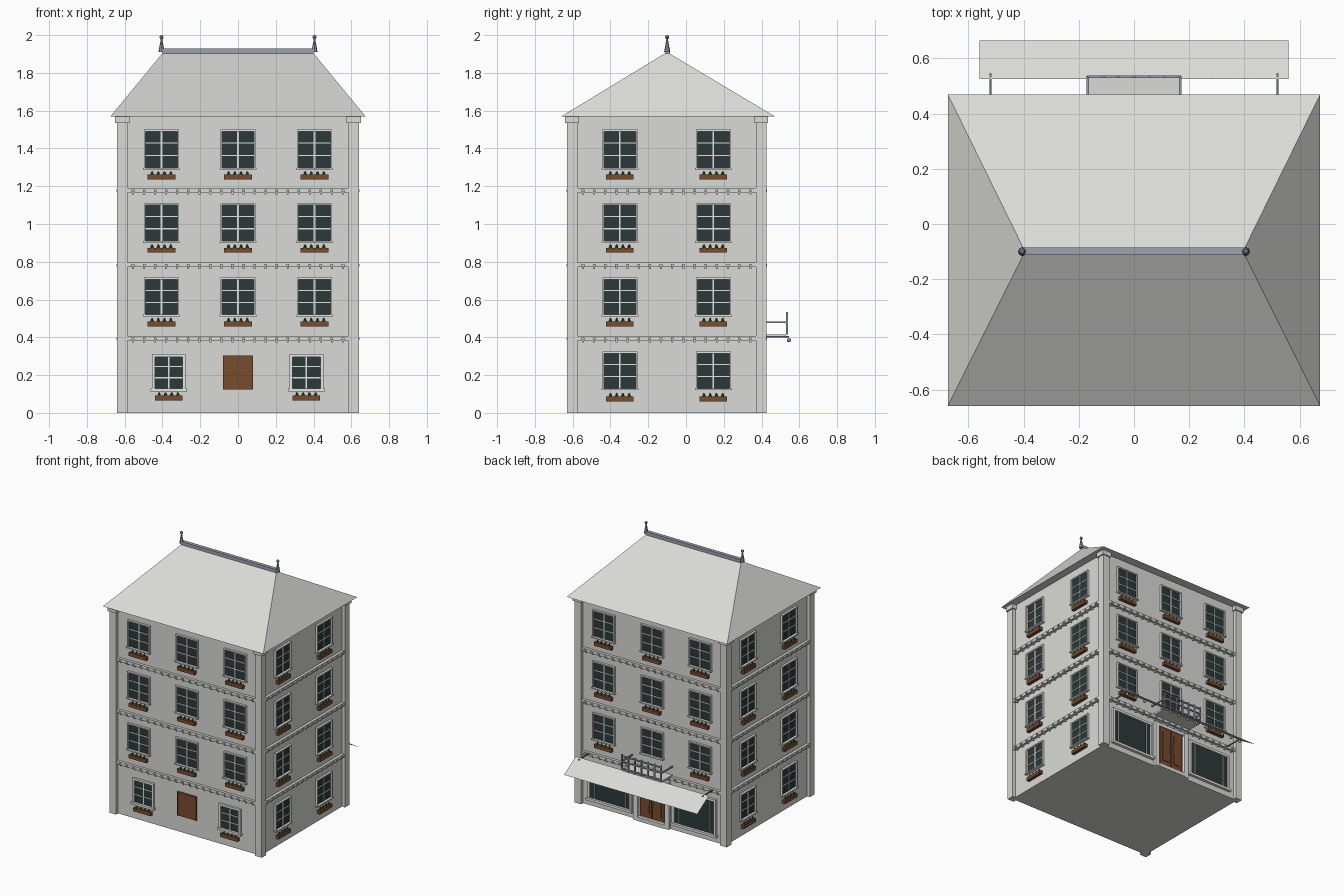
import bpy, bmesh, math
from mathutils import Matrix, Vector

old = bpy.data.objects.get("Cube")
if old:
    bpy.data.objects.remove(old)


def material(name, rgb):
    m = bpy.data.materials.new(name)
    m.use_nodes = True
    m.diffuse_color = (*rgb, 1)
    m.node_tree.nodes["Principled BSDF"].inputs["Base Color"].default_value = (*rgb, 1)
    return m


STONE = material("pale stone", (.70, .70, .68))
WHITE = material("white paint", (.86, .87, .85))
GLASS = material("dark glass", (.025, .04, .04))
WOOD = material("brown wood", (.19, .072, .026))
LEAF = material("leaf green", (.03, .09, .03))
METAL = material("blue grey metal", (.34, .36, .43))
IRON = material("dark iron", (.16, .17, .20))

parts = {}
MID = Vector((0, -.1025, 0))
HALF_X, HALF_Y, RELIEF = .615, .5025, .025


def mesh(name, mat):
    return parts.setdefault(name, (bmesh.new(), mat))[0]


def block(name, mat, x, y, z, frame=Matrix()):
    """Box spanning the three given ranges, in the given frame."""
    size = [b - a for a, b in (x, y, z)]
    centre = [(a + b) / 2 for a, b in (x, y, z)]
    bmesh.ops.create_cube(mesh(name, mat), size=1,
                          matrix=frame @ Matrix.Translation(centre) @ Matrix.Diagonal((*size, 1)))


def ball(name, mat, pos, r):
    bmesh.ops.create_uvsphere(mesh(name, mat), u_segments=10, v_segments=6, radius=r,
                              matrix=Matrix.Translation(pos))


def cone(name, mat, pos, r1, r2, depth, frame=Matrix()):
    bmesh.ops.create_cone(mesh(name, mat), cap_ends=True, segments=8, radius1=r1, radius2=r2,
                          depth=depth, matrix=frame @ Matrix.Translation(pos))


def wall_frame(angle, dist):
    """Frame with x along the wall, -y outward, and y = 0 on the wall face."""
    return (Matrix.Translation(MID) @ Matrix.Rotation(math.radians(angle), 4, 'Z')
            @ Matrix.Translation((0, -dist, 0)))


def grid_window(f, u, z0, z1, w, cols=2, rows=3, edge=.009):
    """Raised frame, sill, glass plate and glazing bars."""
    a, b = u - w / 2, u + w / 2
    block("window_glass", GLASS, (a, b), (-.004, .004), (z0, z1), f)
    for x in (a, b):
        block("window_frames", WHITE, (x - edge / 2, x + edge / 2), (-.016, .004), (z0, z1), f)
    block("window_frames", WHITE, (a - edge / 2, b + edge / 2), (-.016, .004), (z1 - edge / 2, z1 + edge / 2), f)
    block("window_sills", WHITE, (a - edge, b + edge), (-.022, .004), (z0 - edge, z0), f)
    for i in range(1, cols):
        x = a + w * i / cols
        block("glazing_bars", WHITE, (x - .004, x + .004), (-.008, 0), (z0, z1), f)
    for i in range(1, rows):
        z = z0 + (z1 - z0) * i / rows
        block("glazing_bars", WHITE, (a, b), (-.008, 0), (z - .003, z + .003), f)


def flower_box(f, u, z):
    block("flower_boxes", WOOD, (u - .073, u + .073), (-.025, .004), (z, z + .026), f)
    for i in range(4):
        cone("plants", LEAF, (u - .05 + i * .033, -.012, z + .034), .009, .003, .02, f)


# Main body and corner pilasters with capitals
block("walls", STONE, (-HALF_X, HALF_X), (MID.y - HALF_Y, MID.y + HALF_Y), (0, 1.57))
for sx in (-1, 1):
    for sy in (-1, 1):
        corner = Matrix.Translation(MID) @ Matrix.Diagonal((sx, sy, 1, 1))
        block("corner_pilasters", STONE, (.585, .64), (.4725, .5275), (0, 1.54), corner)
        block("pilaster_capitals", STONE, (.575, .65), (.463, .537), (1.535, 1.57), corner)

FLOORS = ((.52, .712), (.91, 1.105), (1.297, 1.495))
walls = {
    "front": (wall_frame(0, HALF_Y), .585, (-.405, 0, .405)),
    "left": (wall_frame(90, HALF_X), .4725, (-.2475, .2475)),
    "back": (wall_frame(180, HALF_Y), .585, (-.405, 0, .405)),
    "right": (wall_frame(270, HALF_X), .4725, (-.2475, .2475)),
}
for side, (f, half, columns) in walls.items():
    # String courses with small blocks under them
    for z in (.382, .772, 1.166):
        block("string_courses", STONE, (-half, half), (-.02, .004), (z, z + .024), f)
        n = round(half * 2 / .06)
        for i in range(n):
            u = -half + (i + .5) * half * 2 / n
            block("course_blocks", STONE, (u - .007, u + .007), (-.028, 0), (z + .004, z + .016), f)
            block("course_blocks", STONE, (u - .005, u + .005), (-.014, 0), (z - .01, z + .004), f)
    # Upper windows and flower boxes
    for level, (z0, z1) in enumerate(FLOORS):
        for u in columns:
            grid_window(f, u, z0, z1, .177)
            if not (side == "back" and level == 0 and u == 0):
                flower_box(f, u, z0 - .062)
    # Side ground floor
    if side in ("left", "right"):
        for u in columns:
            grid_window(f, u, .13, .32, .177)
            flower_box(f, u, .06)

# Front ground floor
f = walls["front"][0]
for u in (-.367, .362):
    grid_window(f, u, .128, .303, .163, edge=.016)
    flower_box(f, u, .065)
block("front_door", WOOD, (-.08, .08), (-.01, .004), (.125, .305), f)
for x in (-.08, .074):
    block("front_door_frame", WOOD, (x, x + .006), (-.016, 0), (.125, .305), f)
block("front_door_frame", WOOD, (-.08, .08), (-.016, 0), (.299, .305), f)

# Back shopfront: two wide windows, double door, slim pilasters
f = walls["back"][0]
for u in (-.355, .355):
    grid_window(f, u, .06, .32, .35, cols=1, rows=1, edge=.018)
    for x in (u - .13, u + .13):
        block("shop_bars", WHITE, (x - .003, x + .003), (-.008, 0), (.06, .32), f)
for s in (-1, 1):
    a, b = sorted((s * .003, s * .1))
    block("shop_doors", WOOD, (a, b), (-.008, .004), (.04, .335), f)
    block("shop_door_panels", WOOD, (a + .02, b - .02), (-.013, 0), (.07, .30), f)
    cone("door_handles", METAL, (s * .014, -.02, .18), .004, .004, .07, f)
    a, b = sorted((s * .115, s * .15))
    block("shop_pilasters", WHITE, (a, b), (-.02, .004), (0, .36), f)
block("shop_lintel", WHITE, (-.115, .115), (-.015, .004), (.337, .36), f)
block("shop_step", STONE, (-.115, .115), (-.024, .004), (0, .03), f)

# Awning sheet, its arms and the row of bulbs
bm = mesh("awning", STONE)
bm.faces.new([bm.verts.new(p) for p in
              ((-.56, .525, .41), (.56, .525, .41), (.56, .665, .323), (-.56, .665, .323))])
for x in (-.52, .52):
    block("awning_arms", IRON, (x - .003, x + .003), (.40, .545), (.398, .406))
for i in range(14):
    ball("awning_bulbs", METAL, (-.52 + i * .08, .545, .385), .011)

# Balcony slab and railing
block("balcony_slab", STONE, (-.165, .165), (.40, .53), (.402, .416))
for z in (.428, .48, .522):
    block("balcony_rails", METAL, (-.17, .17), (.529, .539), (z - .004, z + .004))
for x in (-.168, .168):
    block("balcony_rails", METAL, (x - .004, x + .004), (.40, .537), (.475, .485))
for i in range(7):
    x = -.165 + i * .055
    block("balcony_posts", METAL, (x - .005, x + .005), (.529, .539), (.416, .535))

# Hipped roof
bm = mesh("roof", STONE)
eave = [bm.verts.new(p) for p in ((-.675, -.66, 1.57), (.675, -.66, 1.57), (.675, .47, 1.57), (-.675, .47, 1.57))]
left, right = [bm.verts.new((x, -.1, 1.91)) for x in (.395, -.395)]
for face in ((0, 1, left, right), (1, 2, left), (2, 3, right, left), (3, 0, right), (3, 2, 1, 0)):
    bm.faces.new([eave[v] if isinstance(v, int) else v for v in face])

# Ridge cap and finials
block("ridge_cap", METAL, (-.4, .4), (-.112, -.085), (1.903, 1.928))
for x in (-.405, .405):
    cone("finials", METAL, (x, -.1, 1.945), .016, .004, .07)
    ball("finial_balls", IRON, (x, -.1, 1.989), .011)

for name, (bm, mat) in parts.items():
    data = bpy.data.meshes.new(name)
    bmesh.ops.recalc_face_normals(bm, faces=bm.faces)
    if name == "awning":
        for face in bm.faces:
            if face.normal.z < 0:
                face.normal_flip()
    bm.to_mesh(data)
    bm.free()
    data.materials.append(mat)
    bpy.context.scene.collection.objects.link(bpy.data.objects.new(name, data))
